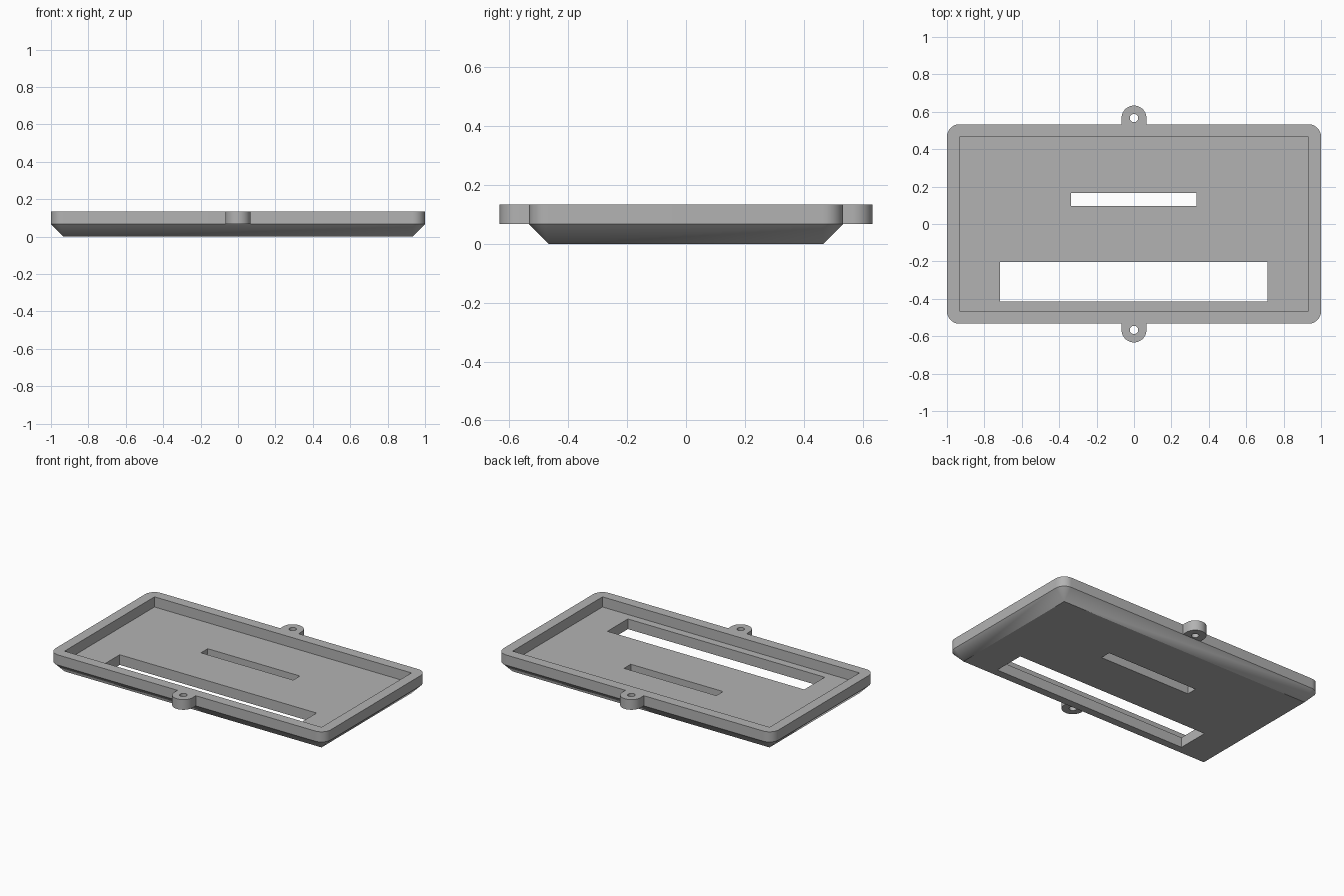
import bpy, bmesh, math

cube = bpy.data.objects.get("Cube")
if cube:
    bpy.data.objects.remove(cube, do_unlink=True)

HALF_X, HALF_Y = 1.0, 0.533      # outer rim
EDGE = 0.0667                    # rim width, corner radius and bevel height
TOP = 2 * EDGE
TAB_Y = HALF_Y + EDGE / 2

grey = bpy.data.materials.new("grey plastic")
grey.use_nodes = True
colour = (0.45, 0.45, 0.45, 1)
grey.diffuse_color = colour
grey.node_tree.nodes["Principled BSDF"].inputs["Base Color"].default_value = colour


def arc(cx, cy, radius, start, sweep, steps):
    return [(cx + radius * math.cos(start + sweep * i / steps),
             cy + radius * math.sin(start + sweep * i / steps)) for i in range(steps + 1)]


def make_object(name, bm):
    bmesh.ops.recalc_face_normals(bm, faces=bm.faces)
    mesh = bpy.data.meshes.new(name)
    bm.to_mesh(mesh)
    bm.free()
    mesh.materials.append(grey)
    obj = bpy.data.objects.new(name, mesh)
    bpy.context.collection.objects.link(obj)
    return obj


def prism(name, outline, z0, z1):
    bm = bmesh.new()
    base = bm.faces.new([bm.verts.new((x, y, z0)) for x, y in outline])
    top = bmesh.ops.extrude_face_region(bm, geom=[base])["geom"]
    verts = [v for v in top if isinstance(v, bmesh.types.BMVert)]
    bmesh.ops.translate(bm, vec=(0, 0, z1 - z0), verts=verts)
    return make_object(name, bm)


def box(name, x0, x1, y0, y1, z0, z1):
    return prism(name, [(x0, y0), (x1, y0), (x1, y1), (x0, y1)], z0, z1)


def combine(target, other, operation):
    mod = target.modifiers.new(other.name, "BOOLEAN")
    mod.operation = operation
    mod.solver = "EXACT"
    mod.object = other
    bpy.context.view_layer.objects.active = target
    bpy.ops.object.modifier_apply(modifier=mod.name)
    bpy.data.objects.remove(other, do_unlink=True)


# Tray body: rounded rim tapering to a sharp-cornered base
in_x, in_y = HALF_X - EDGE, HALF_Y - EDGE
corners = [(in_x, in_y), (-in_x, in_y), (-in_x, -in_y), (in_x, -in_y)]
bm = bmesh.new()
for i, (cx, cy) in enumerate(corners):
    bm.verts.new((cx, cy, 0))
    for x, y in arc(cx, cy, EDGE, i * math.pi / 2, math.pi / 2, 12):
        bm.verts.new((x, y, EDGE))
        bm.verts.new((x, y, TOP))
bmesh.ops.convex_hull(bm, input=bm.verts)
bmesh.ops.dissolve_limit(bm, angle_limit=0.01, verts=bm.verts, edges=bm.edges)
tray = make_object("tray", bm)

# Screw tabs on the front and back edges
for side in (-1, 1):
    outline = [(EDGE, side * 0.5)] + arc(0, side * TAB_Y, EDGE, 0, side * math.pi, 24) + [(-EDGE, side * 0.5)]
    combine(tray, prism("screw_tab", outline, EDGE, TOP), "UNION")

# Recess, slots and screw holes
combine(tray, box("recess", -in_x, in_x, -in_y, in_y, EDGE, TOP + 0.1), "DIFFERENCE")
combine(tray, box("small_slot", -0.337, 0.333, 0.097, 0.167, -0.1, 0.2), "DIFFERENCE")
combine(tray, box("large_slot", -0.717, 0.713, -0.415, -0.203, -0.1, 0.2), "DIFFERENCE")
for side in (-1, 1):
    hole = arc(0, side * TAB_Y, 0.0225, 0, math.tau, 24)[:-1]
    combine(tray, prism("screw_hole", hole, -0.1, 0.2), "DIFFERENCE")

# Smooth curved walls, crisp edges
bpy.ops.object.select_all(action="DESELECT")
tray.select_set(True)
bpy.context.view_layer.objects.active = tray
bpy.ops.object.shade_smooth_by_angle(angle=math.radians(30))
